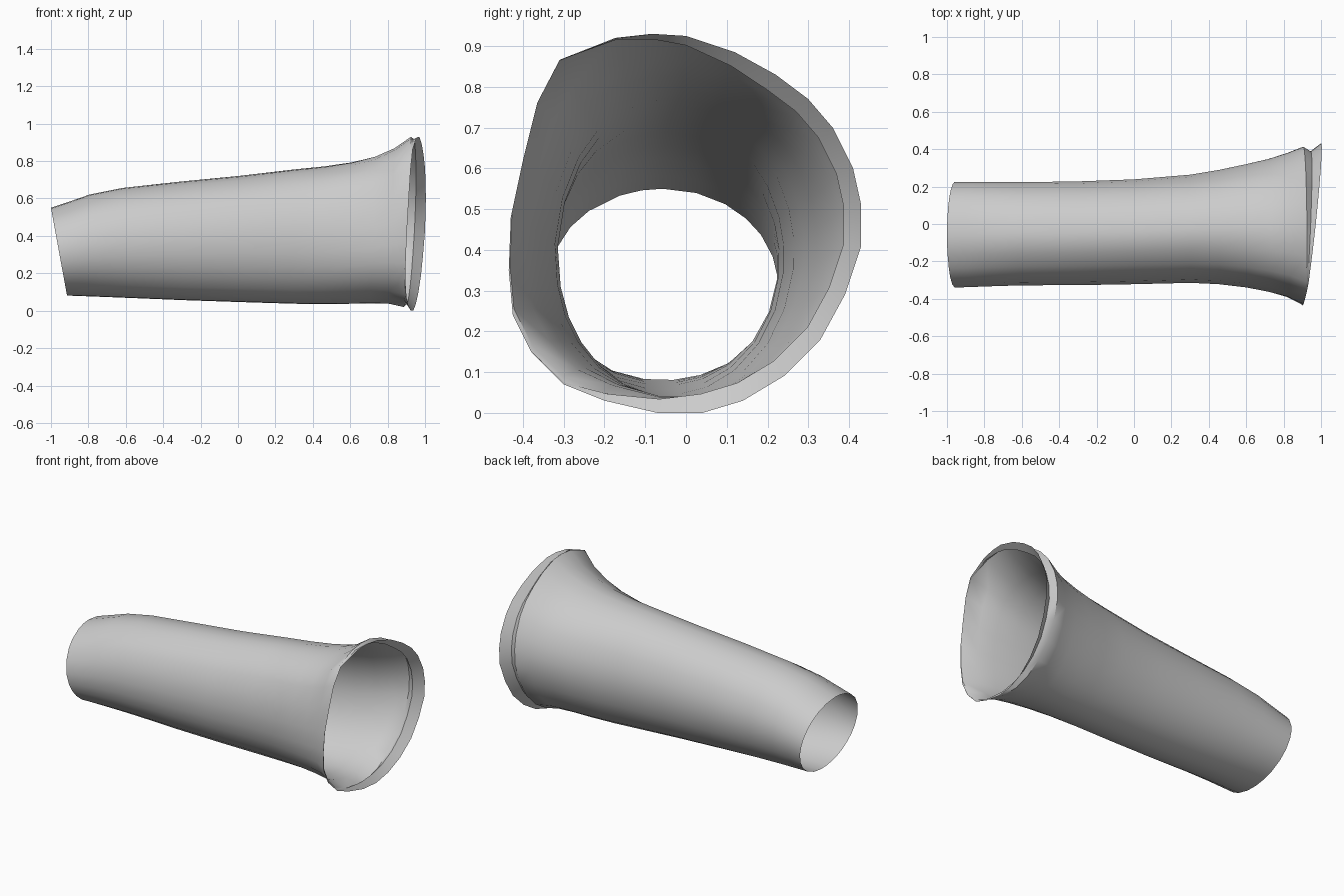
import bpy, bmesh, math

cube = bpy.data.objects.get("Cube")
if cube:
    bpy.data.objects.remove(cube, do_unlink=True)

# Plain grey cloth colour
grey = bpy.data.materials.new("plain grey")
grey.use_nodes = True
colour = (0.6, 0.6, 0.6, 1.0)
grey.diffuse_color = colour
grey.node_tree.nodes["Principled BSDF"].inputs["Base Color"].default_value = colour

# Outline of the flared mouth as (y, z), clockwise from the top
mouth = [(-.17, .92), (-.08, .93), (0, .925), (.12, .885), (.22, .83), (.3, .77),
         (.36, .7), (.41, .6), (.43, .51), (.43, .41), (.39, .29), (.33, .18),
         (.24, .09), (.14, .03), (.04, 0), (-.07, 0), (-.2, .03), (-.3, .07),
         (-.38, .15), (-.425, .24), (-.435, .35), (-.43, .48), (-.4, .62),
         (-.365, .76), (-.31, .865)]
half_y, half_z = .433, .465

# Tube stations: centre x, tilt, y range, z range, share of the mouth shape
stations = [
    (-.957, -.043, -.34, .225, .08, .55, 0),
    (-.87, -.035, -.337, .225, .077, .582, 0),
    (-.76, -.03, -.333, .225, .073, .622, 0),
    (-.6, -.02, -.328, .225, .067, .656, 0),
    (-.3, -.01, -.327, .229, .055, .69, 0),
    (0, 0, -.322, .24, .045, .72, 0),
    (.3, .005, -.315, .265, .036, .756, .1),
    (.45, .01, -.322, .29, .034, .772, .2),
    (.6, .012, -.34, .322, .036, .795, .4),
    (.72, .014, -.364, .35, .039, .826, .6),
    (.82, .017, -.39, .382, .038, .87, .8),
    (.905, .02, -.43, .415, .02, .93, 1),
]


def mix(a, b, t):
    return a + (b - a) * t


def tube_ring(x, tilt, y0, y1, z0, z1, share):
    """Cross-section running from an ellipse to the mouth shape."""
    ring = []
    for y, z in mouth:
        u, v = y / half_y, z / half_z - 1
        angle = math.atan2(v, u)
        u, v = mix(math.cos(angle), u, share), mix(math.sin(angle), v, share)
        ring.append((x + tilt * v, mix(y0, y1, (u + 1) / 2), mix(z0, z1, (v + 1) / 2)))
    return ring


def mouth_ring(x, lean, pinch):
    """Slanted ring at the mouth, pulled inward where the lip is wide."""
    ring = []
    for y, z in mouth:
        u, v = y / half_y, z / half_z - 1
        width = (y + .2 + .35 * max(0, half_z - z)) / .4
        scale = 1 - pinch * min(1, max(0, width))
        ring.append((x + lean * u + .02 * v, y * scale, half_z * (1 + v * scale)))
    return ring


def loft(name, rings):
    bm = bmesh.new()
    loops = [[bm.verts.new(p) for p in ring] for ring in rings]
    for a, b in zip(loops, loops[1:]):
        for j in range(len(a)):
            k = (j + 1) % len(a)
            bm.faces.new((a[j], b[j], b[k], a[k]))
    mesh = bpy.data.meshes.new(name)
    bm.to_mesh(mesh)
    bm.free()
    mesh.materials.append(grey)
    obj = bpy.data.objects.new(name, mesh)
    bpy.context.collection.objects.link(obj)
    bpy.ops.object.select_all(action='DESELECT')
    obj.select_set(True)
    bpy.context.view_layer.objects.active = obj
    bpy.ops.object.shade_smooth_by_angle(angle=math.radians(45))
    return obj


# Open sleeve ending in a turned-in crease, then the flared lip
crease = mouth_ring(.925, .02, .1)
loft("sleeve_tube", [tube_ring(*s) for s in stations] + [crease])
loft("mouth_lip", [crease, mouth_ring(.94, .035, .045), mouth_ring(.952, .049, 0)])
